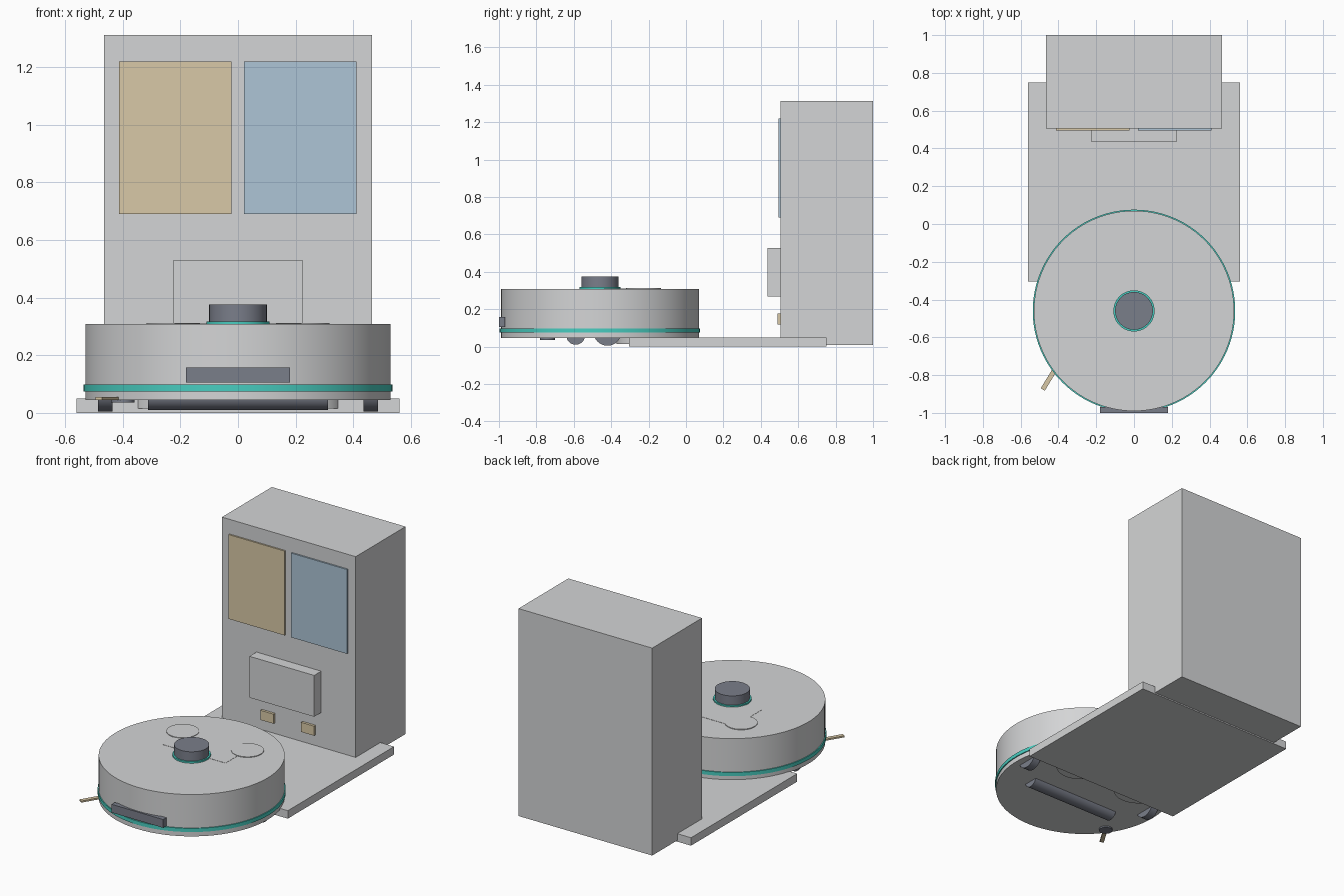
import bpy, math
from mathutils import Vector

if "Cube" in bpy.data.objects:
    bpy.data.objects.remove(bpy.data.objects["Cube"])


def material(name, srgb):
    m = bpy.data.materials.new(name)
    m.diffuse_color = [(c / 255 / 12.92 if c < 11 else ((c / 255 + 0.055) / 1.055) ** 2.4) for c in srgb] + [1]
    m.use_nodes = True
    m.node_tree.nodes["Principled BSDF"].inputs["Base Color"].default_value = m.diffuse_color
    return m


GREY = material("light_grey", (212, 213, 214))
DARK = material("dark_slate", (122, 126, 138))
TEAL = material("teal", (72, 205, 192))
TAN = material("tan", (217, 201, 167))
BLUE = material("pale_blue", (173, 197, 214))


def box(name, x, y, z, mat):
    """Box from (min, max) ranges on each axis."""
    bpy.ops.mesh.primitive_cube_add(size=1, location=[sum(r) / 2 for r in (x, y, z)])
    ob = bpy.context.object
    ob.name = name
    ob.scale = [r[1] - r[0] for r in (x, y, z)]
    bpy.ops.object.transform_apply(location=False, rotation=False, scale=True)
    ob.data.materials.append(mat)
    return ob


def cylinder(name, centre, radius, depth, mat, axis="Z", sides=64):
    rot = (0, math.pi / 2, 0) if axis == "X" else (0, 0, 0)
    bpy.ops.mesh.primitive_cylinder_add(vertices=sides, radius=radius, depth=depth,
                                        location=centre, rotation=rot)
    ob = bpy.context.object
    ob.name = name
    ob.data.materials.append(mat)
    bpy.ops.object.shade_smooth_by_angle(angle=math.radians(30))
    return ob


def disc(name, x, y, z0, z1, radius, mat, sides=64):
    return cylinder(name, (x, y, (z0 + z1) / 2), radius, z1 - z0, mat, sides=sides)


# Docking station: ramp, tower and front box
box("dock_base", (-0.56, 0.56), (-0.305, 0.75), (0, 0.05), GREY)
box("dock_tower", (-0.465, 0.465), (0.505, 1.0), (0.008, 1.312), GREY)
box("dock_front_box", (-0.225, 0.225), (0.435, 0.51), (0.268, 0.528), GREY)

# Tank windows on the tower front
box("dirty_tank_panel", (-0.413, -0.023), (0.4955, 0.505), (0.69, 1.22), TAN)
box("clean_tank_panel", (0.021, 0.411), (0.4955, 0.505), (0.69, 1.22), BLUE)

# Robot body, trim band and turret
RY = -0.46
disc("robot_body", 0, RY, 0.045, 0.308, 0.53, GREY, 96)
disc("trim_band", 0, RY, 0.075, 0.098, 0.536, TEAL, 96)
disc("turret_ring", 0, RY, 0.305, 0.318, 0.109, TEAL)
disc("turret", 0, RY, 0.31, 0.376, 0.1, DARK)

# Front sensor bar and top cover plate
box("front_sensor", (-0.18, 0.18), (-1.0, -0.968), (0.106, 0.158), DARK)
box("cover_plate", (-0.22, 0.22), (RY + 0.022, RY + 0.295), (0.3, 0.3095), GREY)

# Parts mirrored left and right
for side, s in (("left", -1), ("right", 1)):
    box(side + "_charge_contact", sorted((s * 0.095, s * 0.187)), (0.489, 0.507), (0.118, 0.178), TAN)
    disc(side + "_top_disc", s * 0.225, -0.227, 0.3, 0.3125, 0.093, GREY, 48)
    disc(side + "_mop_pad", s * 0.225, -0.227, 0.015, 0.05, 0.145, GREY, 48)
    cylinder(side + "_wheel", (s * 0.46, -0.42, 0.08), 0.075, 0.05, DARK, "X", 48)

# Main roller brush
cylinder("roller_brush", (0, -0.59, 0.06), 0.05, 0.625, DARK, "X", 32)

# Side brush: hub and one bristle pointing outward
hub = Vector((-0.4, -0.74, 0.05))
tip = Vector((-0.483, -0.876, 0.05))
disc("side_brush_hub", hub.x, hub.y, 0.036, 0.05, 0.04, DARK, 32)
run = tip - hub
bristle = box("side_brush_bristle", (-run.length / 2, run.length / 2), (-0.0125, 0.0125), (-0.005, 0.005), TAN)
bristle.location = (hub + tip) / 2
bristle.rotation_euler.z = math.atan2(run.y, run.x)
